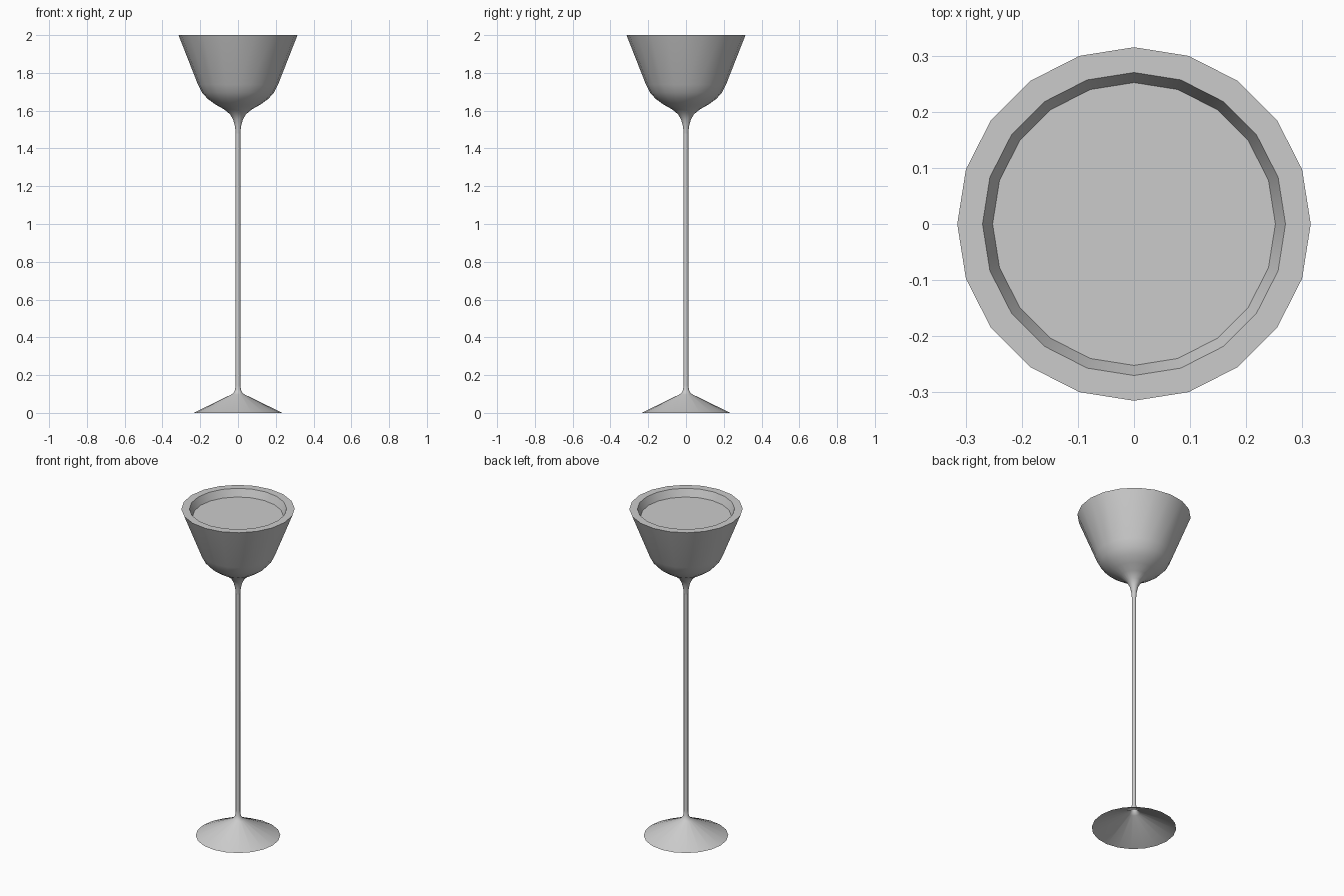
import bpy, bmesh, math

if "Cube" in bpy.data.objects:
    bpy.data.objects.remove(bpy.data.objects["Cube"])

SIDES = 20

def lathe(name, profile, cap_last=False):
    """Spin a (radius, height) profile, listed bottom to top on the outside, around z."""
    bm = bmesh.new()
    rings = [[bm.verts.new((r * math.cos(2 * math.pi * i / SIDES),
                            r * math.sin(2 * math.pi * i / SIDES), z))
              for i in range(SIDES)] for r, z in profile]
    for a, b in zip(rings, rings[1:]):
        for i in range(SIDES):
            j = (i + 1) % SIDES
            bm.faces.new((a[i], a[j], b[j], b[i]))
    if cap_last:
        bm.faces.new(rings[-1])
    mesh = bpy.data.meshes.new(name)
    bm.to_mesh(mesh)
    bm.free()
    obj = bpy.data.objects.new(name, mesh)
    bpy.context.collection.objects.link(obj)
    bpy.ops.object.select_all(action='DESELECT')
    obj.select_set(True)
    bpy.context.view_layer.objects.active = obj
    bpy.ops.object.shade_smooth_by_angle(angle=math.radians(30))
    return obj

# Hollow conical foot, flaring into the thin stem
lathe("foot_and_stem", [(0.235, 0.0), (0.034, 0.098), (0.023, 0.108),
                        (0.016, 0.122), (0.0125, 0.145), (0.0125, 1.48)])

# Bowl: flared neck, rounded belly, straight wall, flat rim, inner wall and drink surface
lathe("bowl", [(0.0125, 1.48), (0.016, 1.517), (0.025, 1.55), (0.041, 1.58),
               (0.075, 1.608), (0.12, 1.633), (0.16, 1.662), (0.19, 1.695),
               (0.212, 1.738), (0.315, 2.0), (0.27, 2.0), (0.252, 1.955)],
      cap_last=True)
